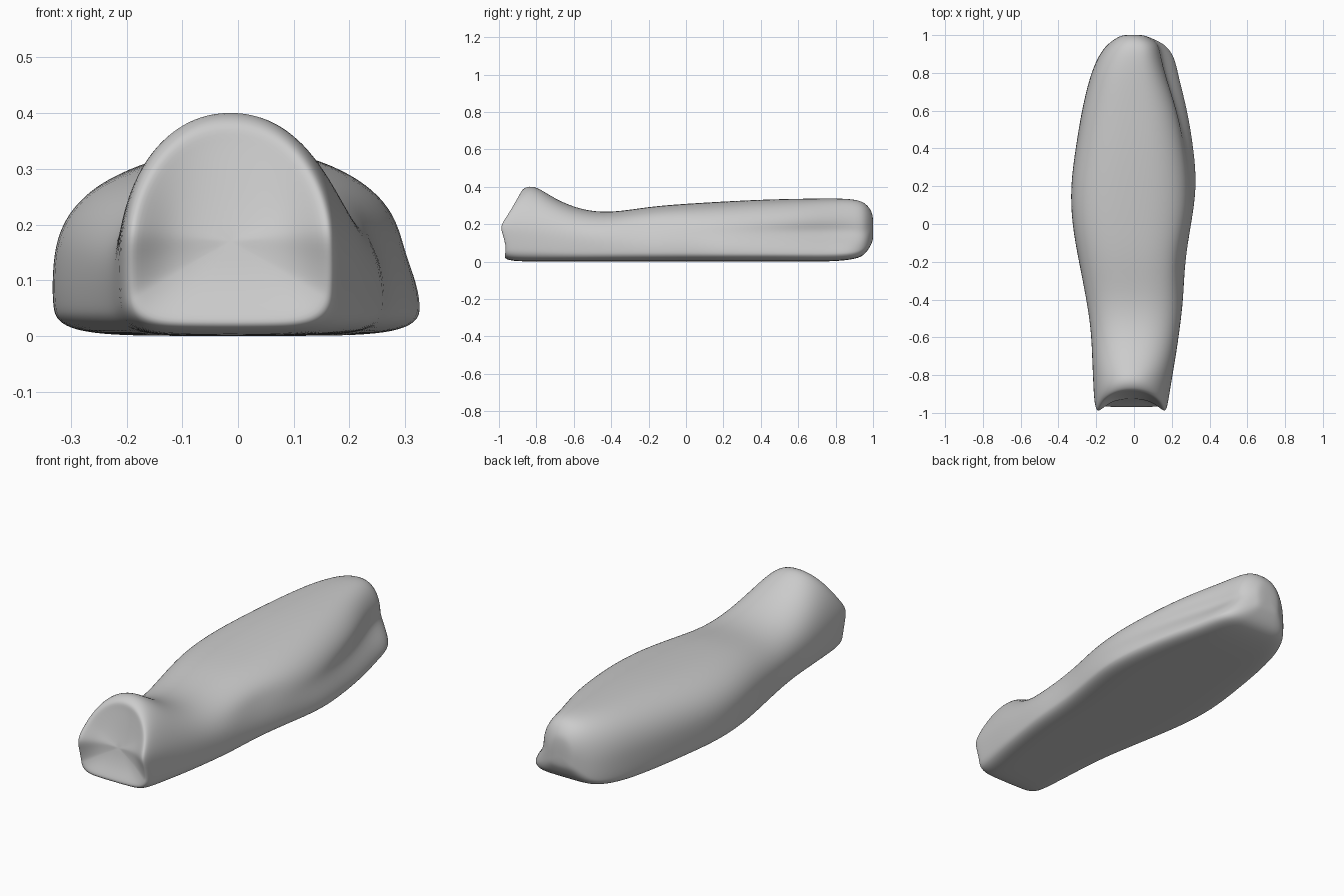
import bpy, bmesh, math

if "Cube" in bpy.data.objects:
    bpy.data.objects.remove(bpy.data.objects["Cube"])

# Stations along the body: y, left x, right x, bottom z, widest z, top z, dome exponent, front-face shear
STATIONS = [
    (-0.972, -0.200, 0.172, 0.015, 0.14, 0.385, 2.1, 1.0),
    (-0.925, -0.212, 0.182, 0.002, 0.14, 0.408, 2.1, 0.85),
    (-0.82, -0.217, 0.200, 0.0, 0.13, 0.392, 2.1, 0.4),
    (-0.70, -0.222, 0.222, 0.0, 0.11, 0.335, 2.2, 0.0),
    (-0.56, -0.228, 0.242, 0.0, 0.10, 0.275, 2.3, 0.0),
    (-0.40, -0.252, 0.264, 0.0, 0.10, 0.260, 2.4, 0.0),
    (-0.20, -0.292, 0.272, 0.0, 0.10, 0.295, 2.5, 0.0),
    (0.00, -0.330, 0.305, 0.0, 0.10, 0.310, 2.6, 0.0),
    (0.20, -0.338, 0.338, 0.0, 0.09, 0.322, 2.6, 0.0),
    (0.40, -0.310, 0.320, 0.0, 0.09, 0.332, 2.6, 0.0),
    (0.60, -0.278, 0.288, 0.0, 0.09, 0.337, 2.6, 0.0),
    (0.78, -0.235, 0.240, 0.0, 0.09, 0.339, 2.6, 0.0),
    (0.89, -0.190, 0.218, 0.01, 0.09, 0.336, 2.5, 0.0),
    (0.955, -0.140, 0.165, 0.03, 0.10, 0.320, 2.4, 0.0),
    (0.99, -0.085, 0.080, 0.09, 0.16, 0.275, 2.2, 0.0),
]
SHEAR = [(0.0, 0.0), (0.09, 0.005), (0.19, -0.03), (0.27, 0.025), (0.41, 0.105)]
SEGMENTS = 36


def interp(table, v):
    for (a, fa), (b, fb) in zip(table, table[1:]):
        if v <= b:
            return fa + (fb - fa) * max(0, v - a) / (b - a)
    return table[-1][1]


def spow(v, e):
    return math.copysign(abs(v) ** e, v)


def bump(v, centre, width):
    return math.exp(-((v - centre) / width) ** 2)


def section(y, xl, xr, zb, zc, zt, n, shear):
    """Domed top over a squarish, flat-bottomed lower half."""
    pts = []
    cx, hw = (xl + xr) / 2, (xr - xl) / 2
    for i in range(SEGMENTS):
        t = 2 * math.pi * i / SEGMENTS
        up = math.sin(t) >= 0
        e = 2 / (n if up else 5)
        x = cx + hw * spow(math.cos(t), e)
        z = zc + (zt - zc if up else zc - zb) * spow(math.sin(t), e)
        # right flank: hollow above the low lip, stronger towards the back
        if x > 0:
            lift = min(1, max(0, (z - 0.07) / 0.08))
            back = interp([(0, 0), (0.2, 0.08), (0.6, 0.13), (0.89, 0.3), (0.97, 0.12), (1, 0)], y)
            x -= x * lift * back
            x -= 0.03 * bump(z, 0.14, 0.05) * bump(y, 0.65, 0.25) * (x > 0.1)
            x -= 0.025 * bump(z, 0.18, 0.07) * bump(y, -0.2, 0.2) * (x > 0.1)
        pts.append((x, y + shear * interp(SHEAR, z), z))
    return pts


def inset(ring, scale, dy):
    c = [sum(p[k] for p in ring) / len(ring) for k in range(3)]
    return [(c[0] + (p[0] - c[0]) * scale, p[1] + dy,
             c[2] + (p[2] - c[2]) * scale) for p in ring]


rings = [section(*s) for s in STATIONS]

# Dished front face and rounded back end
front = []
for scale, pull in ((0.3, 0.9), (0.6, 0.7), (0.88, 0.15)):
    ring = inset(rings[0], scale, 0.0)
    front.append([(x, y + pull * (-0.972 + 0.028 + 0.16 * max(0, z - 0.03) - y), z)
                  for x, y, z in ring])
back = [inset(rings[-1], 0.7, 0.009), inset(rings[-1], 0.3, 0.011)]
rings = front + rings + back

# Skin the sections
bm = bmesh.new()
loops = [[bm.verts.new(p) for p in r] for r in rings]
for a, b in zip(loops, loops[1:]):
    for i in range(SEGMENTS):
        j = (i + 1) % SEGMENTS
        bm.faces.new((a[i], a[j], b[j], b[i]))
for loop in (loops[0], loops[-1]):
    c = bm.verts.new([sum(v.co[k] for v in loop) / SEGMENTS for k in range(3)])
    for i in range(SEGMENTS):
        bm.faces.new((loop[i], loop[(i + 1) % SEGMENTS], c))
bmesh.ops.recalc_face_normals(bm, faces=bm.faces)
for f in bm.faces:
    f.smooth = True
mesh = bpy.data.meshes.new("body")
bm.to_mesh(mesh)
bm.free()
body = bpy.data.objects.new("body", mesh)
bpy.context.collection.objects.link(body)
sub = body.modifiers.new("smooth", 'SUBSURF')
sub.levels = sub.render_levels = 2
